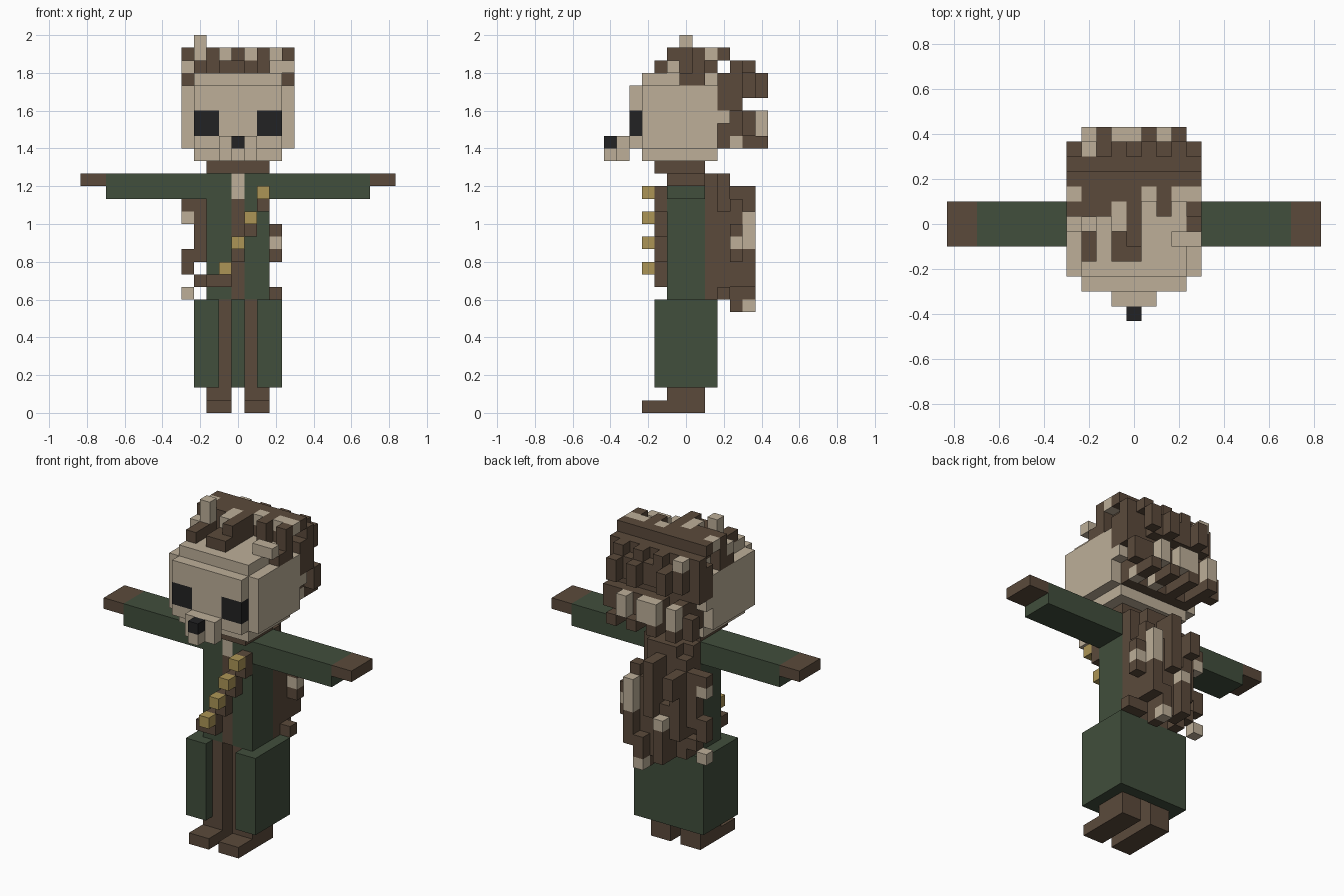
import bpy, bmesh, random
from mathutils import Vector

random.seed(4)
old = bpy.data.objects.get("Cube")
if old:
    bpy.data.objects.remove(old, do_unlink=True)

U = 2 / 30  # edge of one block


def linear(c):
    c /= 255
    return c / 12.92 if c <= 0.04045 else ((c + 0.055) / 1.055) ** 2.4


def material(name, rgb):
    m = bpy.data.materials.new(name)
    m.use_nodes = True
    col = (*map(linear, rgb), 1)
    m.diffuse_color = col
    bsdf = next(n for n in m.node_tree.nodes if n.type == "BSDF_PRINCIPLED")
    bsdf.inputs["Base Color"].default_value = col
    bsdf.inputs["Roughness"].default_value = 0.9
    return m


MATS = {
    "tan": material("tan fur", (189, 175, 153)),
    "brown": material("dark brown", (91, 74, 59)),
    "green": material("coat green", (65, 78, 60)),
    "black": material("black", (34, 34, 35)),
    "gold": material("gold", (172, 149, 86)),
}
COLOURS = list(MATS)
grid = {}  # block cell -> (part name, colour)


def span(r):
    return range(r[0], r[1] + 1) if isinstance(r, tuple) else (r,)


def fill(part, colour, xs, ys, zs, mirror=False):
    """Fill an inclusive range of cells; later fills replace earlier ones."""
    for x in span(xs):
        for y in span(ys):
            for z in span(zs):
                for sx in ((x, -x) if mirror else (x,)):
                    grid[sx, y, z] = (part, colour)


def shade():
    return "tan" if random.random() < 0.2 else "brown"


# Legs, feet and open coat skirt
fill("legs", "brown", (1, 2), (-1, 1), (0, 8), True)
fill("feet", "brown", (1, 2), (-3, 1), 0, True)
fill("coat_skirt", "green", 3, (-2, 2), (2, 8), True)
fill("coat_skirt", "green", 2, -2, (2, 8), True)
fill("coat_skirt", "green", (-3, 3), 2, (2, 8))

# Torso with open front, arms and hands
fill("torso", "green", (-2, 2), (-1, 1), (9, 18))
fill("torso", "brown", 0, -1, (9, 16))
fill("torso", "tan", 0, -1, (17, 18))
fill("neck", "brown", (-2, 2), (-2, 1), 19)
fill("arms", "green", (3, 10), (-1, 1), (17, 18), True)
fill("hands", "brown", (11, 12), (-1, 1), 18, True)

# Diagonal strap with gold studs
for i in range(4):
    fill("strap", "brown", 2 - i, -2, (16 - 2 * i, 17 - 2 * i))
    fill("studs", "gold", 2 - i, -3, 17 - 2 * i)
fill("strap", "brown", -2, -2, 10)

# Head, stepped at the edges
fill("head", "tan", (-3, 3), (-3, 2), (20, 26))
fill("head", "tan", 4, (-3, 2), (21, 25), True)
fill("head", "tan", (-3, 3), -4, (21, 25))
fill("eyes", "black", (2, 3), -4, (22, 23), True)
fill("snout", "tan", (-1, 1), -5, (20, 21))
fill("snout", "tan", 0, -6, 20)
fill("nose", "black", 0, -6, 21)

# Hair on the crown
TOP = "crown_hair"
fill(TOP, "brown", (-3, 3), 2, (27, 28))
fill(TOP, "brown", (-4, 4), 3, 28)
fill(TOP, "brown", 4, 1, (26, 28), True)
fill(TOP, "tan", 4, 2, 28, True)
fill(TOP, "tan", 1, 2, 28)
fill(TOP, "tan", 3, 2, 28)
fill(TOP, "brown", (-3, -2), 1, (27, 28))
fill(TOP, "brown", 0, (0, 1), (27, 28))
fill(TOP, "brown", 2, 1, (27, 28))
fill(TOP, "tan", -1, (0, 1), (27, 28))
fill(TOP, "brown", 4, 0, 26, True)
fill(TOP, "tan", -4, 0, 27)
fill(TOP, "brown", -3, (-2, 0), 27)
fill(TOP, "brown", (-1, 0), (-2, -1), 27)
fill(TOP, "brown", 0, -1, 28)
fill(TOP, "tan", (3, 4), -1, 27)
fill(TOP, "tan", -3, 0, (28, 29))

# Thick hair behind the head: full inner layers, ragged outer locks
BACK = "back_hair"
fill(BACK, "brown", (-3, 3), 3, (21, 26))
fill(BACK, "brown", (-3, 3), 4, (22, 27))
fill(BACK, "brown", 4, (3, 4), (24, 26), True)
fill(BACK, "tan", 4, 3, 23, True)
fill(BACK, "brown", (-3, 2), 5, (25, 26))
for x in range(-4, 5):
    if x % 2:
        fill(BACK, "brown", x, 5, 27)
        fill(BACK, shade(), x, 4, 21)
    fill(BACK, "brown", x, 4, 27 if x % 3 else 26)
    if random.random() < 0.75:
        low = random.choice((21, 22))
        fill(BACK, shade(), x, 5, (low, low + 1))
fill(BACK, "tan", -3, 5, 27)
for x, colour in zip(range(-3, 4), "tan brown tan tan brown tan brown".split()):
    high = x in (-2, 1, 3)
    fill(BACK, colour, x, 6, (25, 26) if high else (22, 23))
    if x % 2:
        fill(BACK, "brown", x, 6, 21)
        fill(BACK, "brown", x, 5, (21, 23))

# Long locks hanging down the back
LOCK = "long_hair"
fill(LOCK, "brown", (-2, 2), 2, (9, 18))
fill(LOCK, "brown", (-1, 1), 3, (11, 18))
locks = [
    ("brown", -3, 3, (12, 16)), ("brown", -2, 4, (11, 16)), ("brown", -1, 4, (9, 13)),
    ("brown", 0, 5, (13, 17)), ("brown", 0, 4, (9, 17)), ("brown", 1, 4, (8, 15)),
    ("brown", 2, 4, (10, 16)), ("tan", 2, 5, (13, 15)), ("brown", 2, 5, (10, 12)),
    ("brown", 2, 3, (9, 15)), ("brown", -2, 3, (9, 17)), ("tan", -1, 5, 12),
    ("brown", -1, 5, (9, 11)), ("tan", 1, 5, 8), ("brown", 1, 5, (9, 10)),
    ("brown", 3, 4, 14), ("tan", 3, 4, 13), ("brown", 3, 4, 12), ("brown", 3, 3, 9),
    ("brown", -4, 3, 16), ("tan", -4, 3, 15), ("brown", -4, 3, (11, 12)),
    ("brown", -3, 3, 10), ("tan", -4, 3, 9), ("brown", -2, 5, (15, 16)),
]
for colour, x, y, zs in locks:
    fill(LOCK, colour, x, y, zs)

# Turn the exposed block sides of each part into a clean mesh
for part in dict.fromkeys(p for p, c in grid.values()):
    bm = bmesh.new()
    for cell, (owner, colour) in grid.items():
        if owner != part:
            continue
        mid = Vector(cell) + Vector((0, 0, 0.5))
        for axis in range(3):
            for sign in (-1, 1):
                step = [0, 0, 0]
                step[axis] = sign
                if tuple(a + b for a, b in zip(cell, step)) in grid:
                    continue
                n, a = Vector(step) / 2, Vector((0, 0, 0))
                a[(axis + 1) % 3] = 0.5
                b = n.cross(a) * 2
                ring = (a + b, b - a, -a - b, a - b)
                face = bm.faces.new([bm.verts.new((mid + n + r) * U) for r in ring])
                face.material_index = COLOURS.index(colour)
    bmesh.ops.remove_doubles(bm, verts=bm.verts, dist=U / 100)
    bmesh.ops.dissolve_limit(bm, angle_limit=0.01, verts=bm.verts, edges=bm.edges,
                             delimit={"MATERIAL"})
    bm.normal_update()
    mesh = bpy.data.meshes.new(part)
    for m in MATS.values():
        mesh.materials.append(m)
    bm.to_mesh(mesh)
    bm.free()
    bpy.context.scene.collection.objects.link(bpy.data.objects.new(part, mesh))
